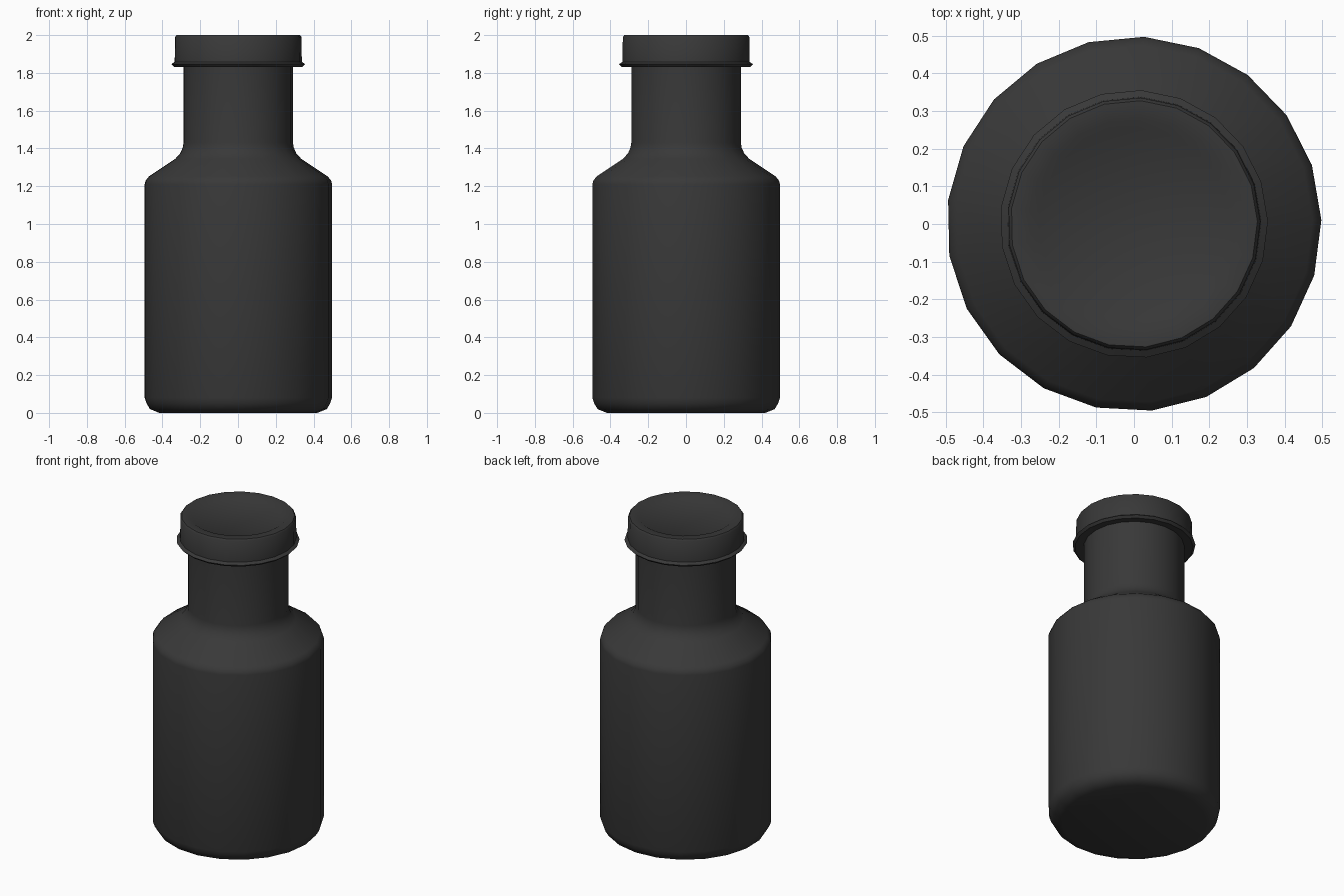
import bpy
import math

if "Cube" in bpy.data.objects:
    bpy.data.objects.remove(bpy.data.objects["Cube"])

SIDES = 21
TURN = math.radians(1.2)

mat = bpy.data.materials.new("dark_grey")
mat.diffuse_color = (0.04, 0.04, 0.04, 1)
mat.use_nodes = True
mat.node_tree.nodes["Principled BSDF"].inputs["Base Color"].default_value = mat.diffuse_color


def lathe(name, profile):
    """Revolve an (r, z) profile, listed bottom to top, and cap both ends."""
    verts = [(r * math.cos(TURN + 2 * math.pi * i / SIDES),
              r * math.sin(TURN + 2 * math.pi * i / SIDES), z)
             for r, z in profile for i in range(SIDES)]
    faces = [(k * SIDES + i, k * SIDES + (i + 1) % SIDES,
              (k + 1) * SIDES + (i + 1) % SIDES, (k + 1) * SIDES + i)
             for k in range(len(profile) - 1) for i in range(SIDES)]
    faces.append(tuple(reversed(range(SIDES))))
    faces.append(tuple(range(len(verts) - SIDES, len(verts))))
    mesh = bpy.data.meshes.new(name)
    mesh.from_pydata(verts, [], faces)
    mesh.update()
    mesh.materials.append(mat)
    obj = bpy.data.objects.new(name, mesh)
    bpy.context.collection.objects.link(obj)
    bpy.ops.object.select_all(action='DESELECT')
    obj.select_set(True)
    bpy.context.view_layer.objects.active = obj
    bpy.ops.object.shade_smooth_by_angle(angle=math.radians(42))
    return obj


# Bottle: rounded base, straight body, sloping shoulder and neck
lathe("bottle", [(0.42, 0.0), (0.47, 0.02), (0.488, 0.05), (0.498, 0.08),
                 (0.498, 1.21), (0.493, 1.23), (0.475, 1.252),
                 (0.335, 1.345), (0.308, 1.375), (0.295, 1.405),
                 (0.291, 1.43), (0.291, 1.86)])

# Cap: flared lower rim, straight skirt and recessed top panel
lathe("cap", [(0.28, 1.84), (0.342, 1.832), (0.356, 1.846), (0.338, 1.858),
              (0.336, 1.99), (0.328, 2.0), (0.28, 2.0), (0.255, 1.985)])
